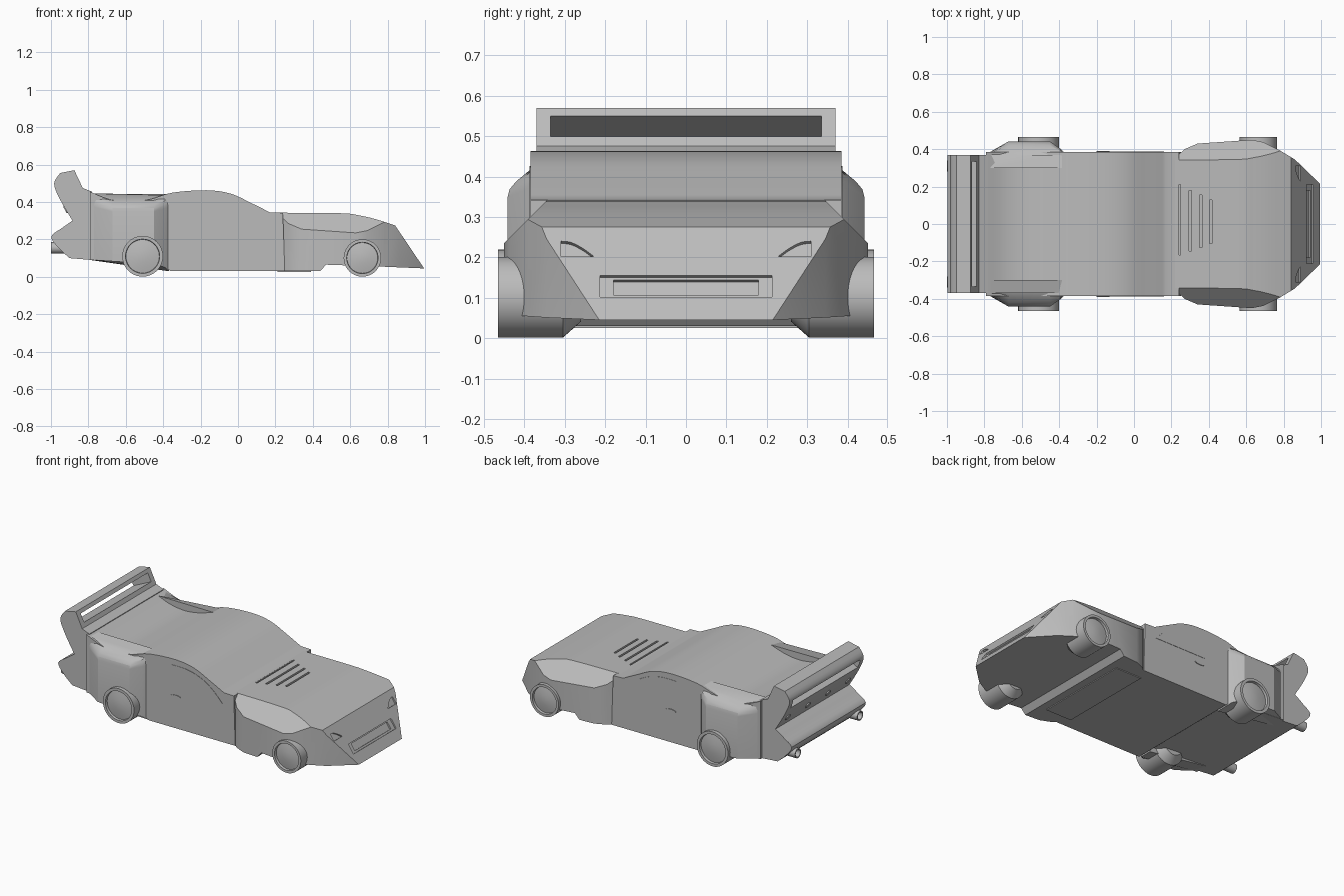
import bpy, bmesh, math
from mathutils import Vector, Matrix

if "Cube" in bpy.data.objects:
    bpy.data.objects.remove(bpy.data.objects["Cube"], do_unlink=True)

grey = bpy.data.materials.new("light_grey")
grey.use_nodes = True
grey.diffuse_color = (0.5, 0.5, 0.5, 1)
grey.node_tree.nodes["Principled BSDF"].inputs["Base Color"].default_value = grey.diffuse_color


def finish(name, bm):
    bmesh.ops.recalc_face_normals(bm, faces=bm.faces)
    mesh = bpy.data.meshes.new(name)
    bm.to_mesh(mesh)
    bm.free()
    mesh.materials.append(grey)
    ob = bpy.data.objects.new(name, mesh)
    bpy.context.collection.objects.link(ob)
    return ob


def prism(name, outline, axis, lo, hi):
    """Extrude a flat outline along one axis from lo to hi."""
    place = {"x": lambda a, b, d: (d, a, b),
             "y": lambda a, b, d: (a, d, b),
             "z": lambda a, b, d: (a, b, d)}[axis]
    bm = bmesh.new()
    rings = [[bm.verts.new(place(a, b, d)) for a, b in outline] for d in (lo, hi)]
    for ring in rings:
        bm.faces.new(ring)
    n = len(outline)
    for i in range(n):
        j = (i + 1) % n
        bm.faces.new((rings[0][i], rings[0][j], rings[1][j], rings[1][i]))
    return finish(name, bm)


def box(name, size, matrix):
    bm = bmesh.new()
    bmesh.ops.create_cube(bm, size=1, matrix=matrix @ Matrix.Diagonal((*size, 1)))
    return finish(name, bm)


def lathe(name, profile, centre, steps=40):
    """Spin (y, radius) points about an axis along y; centre is (x, z)."""
    bm = bmesh.new()
    verts = [bm.verts.new((centre[0] + r, y, centre[1])) for y, r in profile]
    edges = [bm.edges.new(p) for p in zip(verts, verts[1:])]
    bmesh.ops.spin(bm, geom=verts + edges, cent=(centre[0], 0, centre[1]),
                   axis=(0, 1, 0), angle=math.tau, steps=steps)
    bmesh.ops.remove_doubles(bm, verts=bm.verts, dist=0.0002)
    return finish(name, bm)


def boolean(target, tool, operation="DIFFERENCE"):
    mod = target.modifiers.new("cut", "BOOLEAN")
    mod.operation, mod.object, mod.solver = operation, tool, "EXACT"
    tool.hide_render = True
    bpy.context.view_layer.objects.active = target
    bpy.ops.object.modifier_apply(modifier=mod.name)
    bpy.data.objects.remove(tool, do_unlink=True)


def mirrored(half):
    return half + [(-a, b) for a, b in reversed(half)]


def smooth_curve(points, steps=4):
    """Catmull-Rom curve through the points."""
    p = [Vector(q) for q in [points[0], *points, points[-1]]]
    out = []
    for a, b, c, d in zip(p, p[1:], p[2:], p[3:]):
        for i in range(steps):
            t = i / steps
            out.append(tuple(0.5 * (2 * b + (c - a) * t + (2 * a - 5 * b + 4 * c - d) * t * t
                                    + (3 * b - a - 3 * c + d) * t ** 3)))
    return out + [tuple(points[-1])]


# Cabin
roof = smooth_curve([(-0.79, 0.455), (-0.69, 0.415), (-0.58, 0.4), (-0.47, 0.415),
                     (-0.35, 0.45), (-0.17, 0.463), (-0.04, 0.445), (0.07, 0.395), (0.17, 0.345)])
cabin = prism("cabin", roof + [(0.24, 0.342), (0.25, 0.03), (-0.36, 0.03), (-0.4, 0.065), (-0.79, 0.09)],
              "y", -0.385, 0.385)

# Tail with integral spoiler and a sloping slot through it
spoiler_back = smooth_curve([(-0.95, 0.555), (-0.983, 0.5), (-0.955, 0.42), (-0.885, 0.3)])
bumper = smooth_curve([(-0.885, 0.3), (-0.94, 0.262), (-0.998, 0.215), (-0.96, 0.155), (-0.9, 0.1)])
tail = prism("tail", [(-0.78, 0.455), (-0.83, 0.475), (-0.875, 0.57)] + spoiler_back + bumper[1:]
             + [(-0.78, 0.09)], "y", -0.37, 0.37)
slot_place = Matrix.Translation((-0.88, 0, 0.512)) @ Matrix.Rotation(-math.radians(25), 4, "Y")
boolean(tail, box("slot_cutter", (0.4, 0.67, 0.055), slot_place))

# Nose: side outline trimmed by its plan and by the bevelled cross-section
hood = smooth_curve([(0.2, 0.343), (0.55, 0.34), (0.64, 0.33), (0.73, 0.31), (0.84, 0.275)])
nose = prism("nose", hood + [(0.995, 0.045), (0.76, 0.055), (0.47, 0.065), (0.44, 0.03), (0.2, 0.03)],
             "y", -0.6, 0.6)
plan_half = [(0.19, 0.33), (0.23, 0.362), (0.27, 0.4), (0.34, 0.43), (0.5, 0.441), (0.63, 0.45),
             (0.69, 0.438), (0.78, 0.393), (0.86, 0.345), (1.0, 0.21)]
plan = plan_half + [(x, -y) for x, y in reversed(plan_half)]
boolean(nose, prism("plan_cutter", plan, "z", -0.1, 0.6), "INTERSECT")
section = mirrored([(0.48, -0.1), (0.48, 0.205), (0.245, 0.44)])
boolean(nose, prism("section_cutter", section, "x", 0, 1.2), "INTERSECT")

# Hood vents
for x, front, back in ((0.243, 0.21, -0.167), (0.3, 0.18, -0.145), (0.358, 0.155, -0.125), (0.41, 0.127, -0.105)):
    place = Matrix.Translation((x, (front + back) / 2, 0.342))
    boolean(nose, box("vent_cutter", (0.013, front - back, 0.03), place))

# Grille recess, cut square to the sloping front
slope = math.atan2(0.155, 0.23)
def on_front(y, z):
    x = 0.84 + (0.275 - z) * 0.155 / 0.23
    return Matrix.Translation((x, y, z)) @ Matrix.Rotation(-slope, 4, "Y")
boolean(nose, box("grille_cutter", (0.018, 0.425, 0.064), on_front(0, 0.128)))
boolean(nose, box("intake_cutter", (0.036, 0.36, 0.045), on_front(0, 0.13)))

# Headlight recesses
for side in (-1, 1):
    lid = smooth_curve([(0.31, 0.24), (0.285, 0.237), (0.255, 0.222), (0.228, 0.202)])
    shape = [(side * (y - 0.27), (z - 0.22) / math.cos(slope)) for y, z in lid + [(0.31, 0.202)]]
    cutter = prism("headlight_cutter", shape, "x", -0.01, 0.02)
    cutter.data.transform(on_front(side * 0.27, 0.22))
    boolean(nose, cutter)

# Rear fenders: faceted sides with a rounded shoulder
fender_plan = [(-0.79, 0.37, 0.09), (-0.77, 0.385, 0.09), (-0.67, 0.442, 0.083),
               (-0.45, 0.442, 0.07), (-0.39, 0.4, 0.05), (-0.37, 0.38, 0.03)]
shoulder = [(0.345, 1), (0.365, 0.93), (0.385, 0.7), (0.4, 0.35), (0.415, 0)]
for side, label in ((-1, "right"), (1, "left")):
    bm = bmesh.new()
    rings = []
    for z, f in [(None, 1)] + shoulder:
        ring = []
        for x, y, low in fender_plan:
            end_lift = 0.03 * min(1, max(0, (abs(x + 0.56) - 0.1) / 0.1))
            height = low if z is None else z + end_lift
            ring.append(bm.verts.new((x, side * (0.37 + (y - 0.37) * f), height)))
        inner = [bm.verts.new((v.co.x, side * 0.3, v.co.z)) for v in (ring[-1], ring[0])]
        rings.append(ring + inner)
    for a, b in zip(rings, rings[1:]):
        for i in range(len(a)):
            j = (i + 1) % len(a)
            bm.faces.new((a[i], a[j], b[j], b[i]))
    bm.faces.new(rings[0])
    bm.faces.new(rings[-1])
    finish(label + "_rear_fender", bm)

    # Wheels with a shallow domed hub
    for end, x, r in (("front", 0.665, 0.1), ("rear", -0.51, 0.109)):
        profile = [(0.26, 0), (0.26, r * 0.6), (0.305, r), (0.465, r), (0.465, r * 0.84), (0.45, r * 0.82),
                   (0.454, r * 0.6), (0.458, r * 0.3), (0.46, 0)]
        lathe(f"{label}_{end}_wheel", [(side * y, q) for y, q in profile], (x, r + 0.001))

    # Side window, door handle
    arch = smooth_curve([(-0.2, 0.425), (-0.09, 0.423), (0.01, 0.395), (0.09, 0.345), (0.16, 0.275)])
    prism(label + "_window", arch + [(-0.2, 0.275)], "y", side * 0.38, side * 0.387)
    handle = [(-0.165 + 0.035 * math.cos(a), 0.23 + 0.01 * math.sin(a))
              for a in [math.tau * i / 16 for i in range(16)]]
    prism(label + "_door_handle", handle, "y", side * 0.38, side * 0.389)

    # Exhaust pipe, hollow at the end
    pipe = lathe(label + "_exhaust", [(0.1, 0), (0.1, 0.03), (0, 0.03), (0, 0.023), (0.03, 0.023), (0.03, 0)],
                 (0, 0), 24)
    pipe.data.transform(Matrix.Translation((-1, side * 0.31, 0.155)) @ Matrix.Rotation(-math.pi / 2, 4, "Z"))

    # Round tail lamps under the spoiler
    for y in (0.1, 0.3):
        lamp = lathe(f"{label}_tail_lamp", [(-0.006, 0), (-0.006, 0.02), (0.02, 0.02)], (0, 0), 20)
        turn = Matrix.Rotation(math.radians(-30), 4, "Y") @ Matrix.Rotation(-math.pi / 2, 4, "Z")
        lamp.data.transform(Matrix.Translation((-0.92, side * y, 0.36)) @ turn)

# Floor panel
box("floor_panel", (0.18, 0.62, 0.008), Matrix.Translation((0.3, 0, 0.029)))

# Smooth the curved surfaces, keep creases sharp
for ob in bpy.context.collection.objects:
    ob.select_set(ob.type == "MESH")
bpy.ops.object.shade_smooth_by_angle(angle=math.radians(25))
